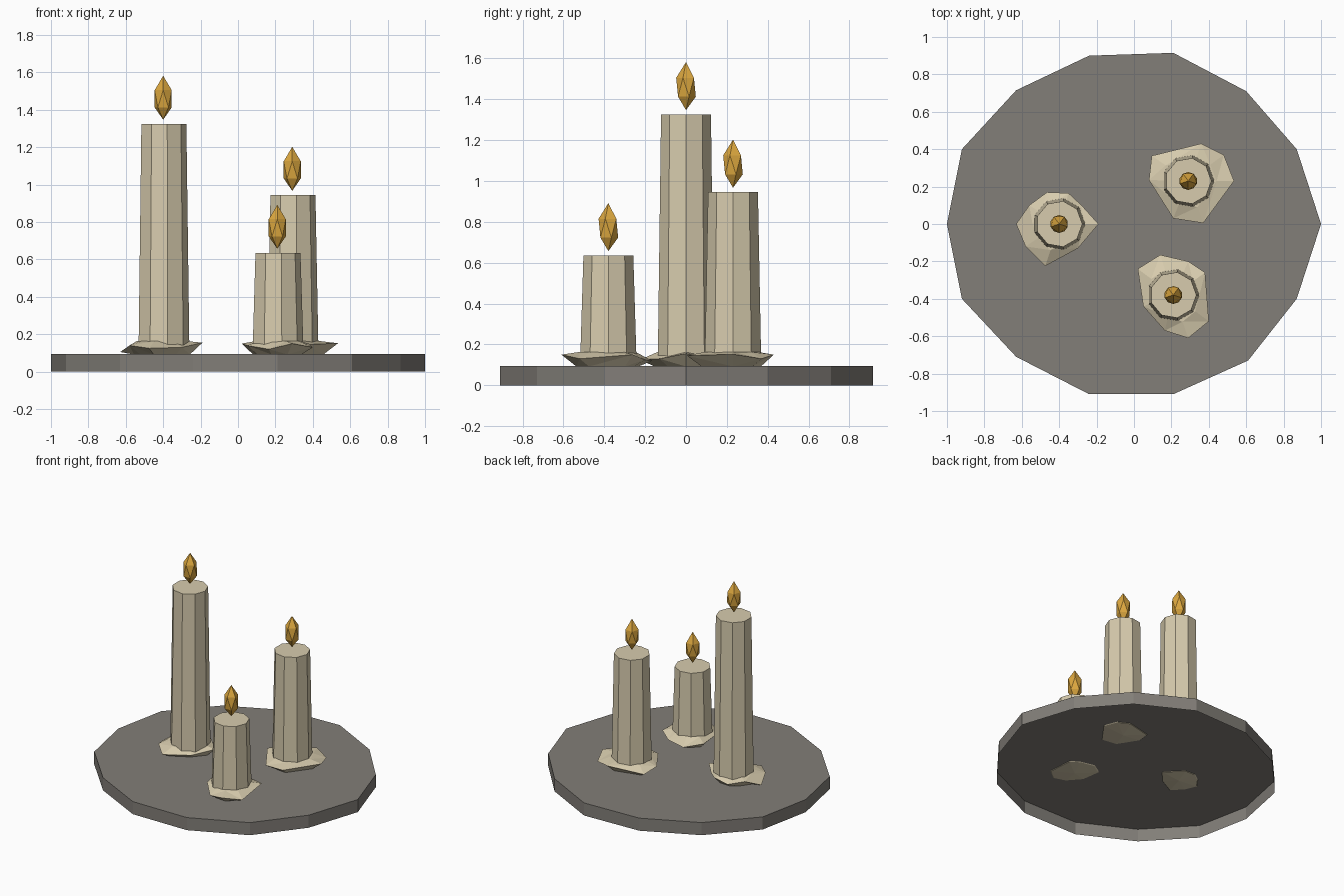
import bpy, bmesh
from math import cos, sin, radians

if "Cube" in bpy.data.objects:
    bpy.data.objects.remove(bpy.data.objects["Cube"])


def material(name, rgb):
    m = bpy.data.materials.new(name)
    m.diffuse_color = (*rgb, 1)
    m.use_nodes = True
    m.node_tree.nodes["Principled BSDF"].inputs["Base Color"].default_value = m.diffuse_color
    return m


STONE = material("grey stone", (0.223, 0.209, 0.188))
WAX = material("cream wax", (0.68, 0.60, 0.42))
FLAME = material("amber flame", (0.72, 0.39, 0.05))


def loft(name, rings, mat, bottom=True, top=True):
    """Skin stacked rings; a ring of one point closes as a fan."""
    bm = bmesh.new()
    loops = [[bm.verts.new(p) for p in r] for r in rings]
    for a, b in zip(loops, loops[1:]):
        n = max(len(a), len(b))
        for i in range(n):
            j = (i + 1) % n
            if len(a) == 1:
                bm.faces.new((a[0], b[j], b[i]))
            elif len(b) == 1:
                bm.faces.new((a[i], a[j], b[0]))
            else:
                bm.faces.new((a[i], a[j], b[j], b[i]))
    if bottom and len(loops[0]) > 2:
        bm.faces.new(loops[0][::-1])
    if top and len(loops[-1]) > 2:
        bm.faces.new(loops[-1])
    mesh = bpy.data.meshes.new(name)
    bm.to_mesh(mesh)
    bm.free()
    mesh.materials.append(mat)
    ob = bpy.data.objects.new(name, mesh)
    bpy.context.collection.objects.link(ob)
    return ob


def ring(x, y, z, r, n, turn=0):
    return [(x + r * cos(radians(turn + 360 * i / n)),
             y + r * sin(radians(turn + 360 * i / n)), z) for i in range(n)]


def flame(name, x, y, z):
    # stretched icosahedron
    r, turn = 0.048, 18
    bm = bmesh.new()
    base, tip = bm.verts.new((x, y, z)), bm.verts.new((x, y, z + 0.235))
    lo = [bm.verts.new(p) for p in ring(x, y, z + 0.066, r, 5, turn)]
    hi = [bm.verts.new(p) for p in ring(x, y, z + 0.158, r, 5, turn + 36)]
    for i in range(5):
        j = (i + 1) % 5
        bm.faces.new((base, lo[j], lo[i]))
        bm.faces.new((lo[i], lo[j], hi[i]))
        bm.faces.new((lo[j], hi[j], hi[i]))
        bm.faces.new((hi[i], hi[j], tip))
    mesh = bpy.data.meshes.new(name)
    bm.to_mesh(mesh)
    bm.free()
    mesh.materials.append(FLAME)
    bpy.context.collection.objects.link(bpy.data.objects.new(name, mesh))


def puddle(name, x, y, outline):
    # irregular flattened blob of wax, poking slightly through the plate top
    def scaled(s, z):
        return [(x + (px - x) * s, y + (py - y) * s, z) for px, py, _ in outline]
    ob = loft(name, [[(x, y, 0.08)], scaled(0.68, 0.092), outline,
                     scaled(0.62, 0.163), [(x, y, 0.165)]], WAX)
    bm = bmesh.new()
    bm.from_mesh(ob.data)
    bmesh.ops.triangulate(bm, faces=bm.faces[:])
    bm.to_mesh(ob.data)
    bm.free()


# Plate: uneven 14-sided disc, open underneath
outline = [(1, 0), (.87, .4), (.6, .71), (.21, .915), (-.24, .9), (-.63, .715),
           (-.92, .4), (-1, 0), (-.92, -.4), (-.63, -.71), (-.24, -.91),
           (.21, -.91), (.61, -.73), (.87, -.4)]
loft("plate", [[(x, y, z) for x, y in outline] for z in (0, 0.095)], STONE, bottom=False)

# Candles: name, centre, top height, wax puddle rim (anticlockwise)
candles = [
    ("tall", -.40, 0, 1.325,
     [(-.19, 0, .155), (-.28, .10, .14), (-.35, .165, .15), (-.465, .17, .13),
      (-.56, .10, .15), (-.63, 0, .105), (-.58, -.12, .14), (-.475, -.225, .125),
      (-.30, -.13, .13)]),
    ("medium", .29, .23, .945,
     [(.535, .23, .152), (.48, .37, .13), (.36, .43, .15), (.095, .365, .13),
      (.08, .235, .145), (.21, .03, .13), (.37, .005, .145)]),
    ("short", .21, -.38, .635,
     [(.40, -.52, .13), (.38, -.26, .15), (.29, -.20, .125), (.14, -.165, .12),
      (.02, -.24, .15), (.05, -.44, .14), (.165, -.57, .12), (.29, -.61, .15)]),
]
for name, x, y, top, rim in candles:
    if name == "short":  # keep the rim anticlockwise
        rim = rim[:]
    puddle(name + "_wax_puddle", x, y, rim)
    loft(name + "_candle", [ring(x, y, 0.12, 0.14, 9), ring(x, y, top, 0.124, 9)], WAX)
    flame(name + "_flame", x, y, top + 0.022)
